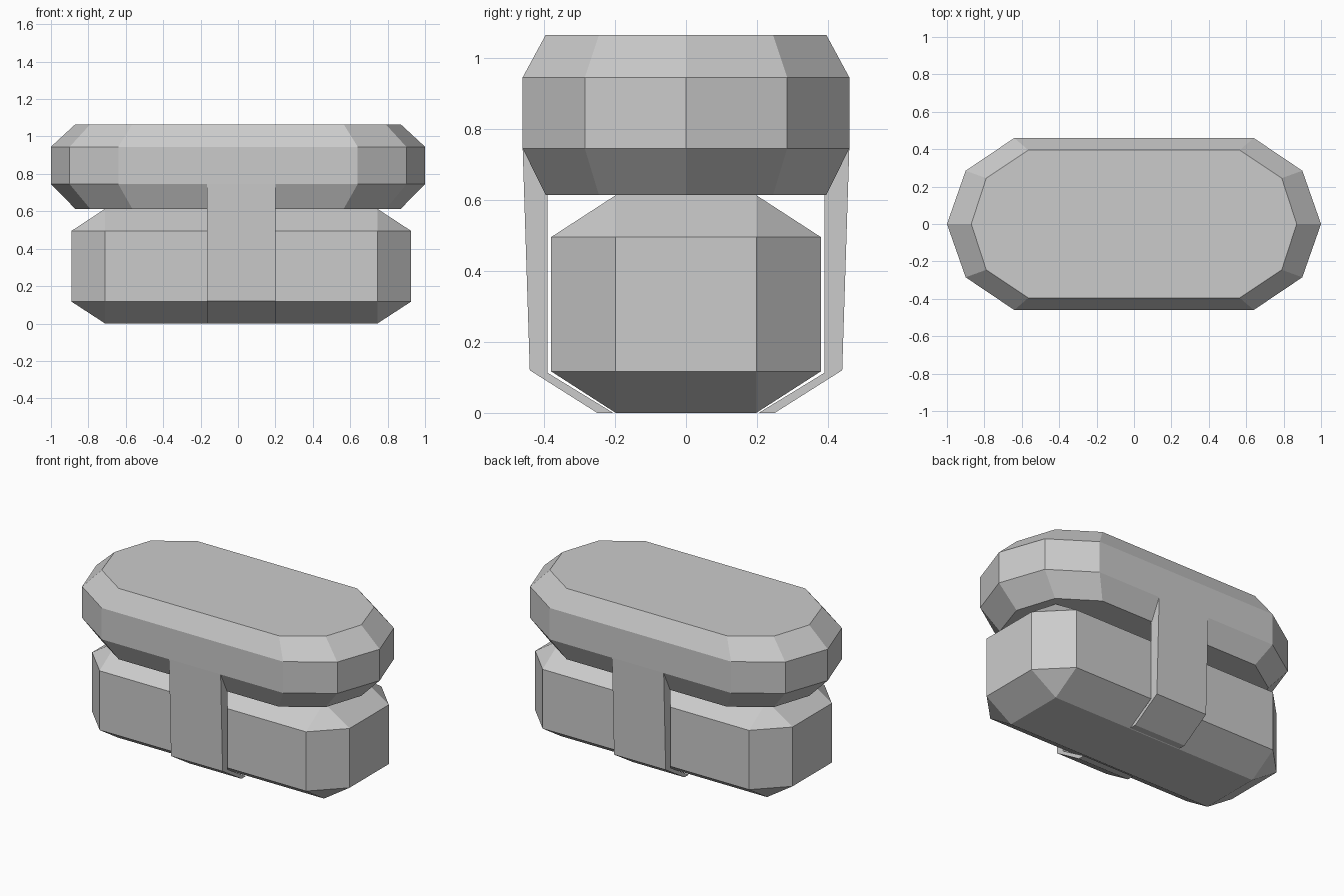
import bpy
import bmesh

cube = bpy.data.objects.get("Cube")
if cube:
    bpy.data.objects.remove(cube, do_unlink=True)

GREY = (0.6, 0.6, 0.6, 1.0)
grey = bpy.data.materials.new("light_grey")
grey.use_nodes = True
grey.diffuse_color = GREY
grey.node_tree.nodes["Principled BSDF"].inputs["Base Color"].default_value = GREY


def loft(name, rings):
    """Join matching rings of points with quads and cap both ends."""
    bm = bmesh.new()
    loops = [[bm.verts.new(p) for p in ring] for ring in rings]
    n = len(loops[0])
    for a, b in zip(loops, loops[1:]):
        for i in range(n):
            j = (i + 1) % n
            bm.faces.new((a[i], a[j], b[j], b[i]))
    bm.faces.new(loops[0])
    bm.faces.new(loops[-1])
    bmesh.ops.recalc_face_normals(bm, faces=bm.faces)
    mesh = bpy.data.meshes.new(name)
    bm.to_mesh(mesh)
    bm.free()
    mesh.materials.append(grey)
    obj = bpy.data.objects.new(name, mesh)
    bpy.context.collection.objects.link(obj)
    return obj


def outline(tip, shoulder, side, z):
    """Ten-sided elongated ring at height z."""
    sx, sy = shoulder
    ex, ey = side
    half = [(ex, -ey), (sx, -sy), (tip, 0), (sx, sy), (ex, ey)]
    return [(x, y, z) for x, y in half + [(-x, -y) for x, y in half]]


# Upper pad with chamfered rims
wide = (1.0, (0.9, 0.285), (0.64, 0.46))
narrow = (0.87, (0.79, 0.245), (0.565, 0.395))
loft("upper_pad", [outline(*narrow, 0.613), outline(*wide, 0.745),
                   outline(*wide, 0.945), outline(*narrow, 1.065)])


# Lower body: box with chamfered edges, sitting slightly off centre
MID = 0.0175
IN_X, OUT_X, IN_Y, OUT_Y = 0.728, 0.908, 0.198, 0.38
bm = bmesh.new()
for sx in (-1, 1):
    for sy in (-1, 1):
        for z_end, z_side in ((0.0, 0.117), (0.613, 0.495)):
            for x, y, z in ((IN_X, IN_Y, z_end), (OUT_X, IN_Y, z_side),
                            (IN_X, OUT_Y, z_side)):
                bm.verts.new((MID + sx * x, sy * y, z))
bmesh.ops.convex_hull(bm, input=bm.verts)
bmesh.ops.dissolve_limit(bm, angle_limit=0.01, verts=bm.verts, edges=bm.edges)
body_mesh = bpy.data.meshes.new("lower_body")
bm.to_mesh(body_mesh)
bm.free()
body_mesh.materials.append(grey)
body = bpy.data.objects.new("lower_body", body_mesh)
bpy.context.collection.objects.link(body)

# Front and back straps hanging from the pad and hooking under the body
profile = [(0.46, 0.745), (0.44, 0.12), (0.25, 0.0),
           (0.205, 0.0), (0.39, 0.113), (0.39, 0.613)]
for name, side in (("front_strap", -1), ("back_strap", 1)):
    loft(name, [[(MID + dx, side * y, z) for y, z in profile]
                for dx in (-0.182, 0.182)])
